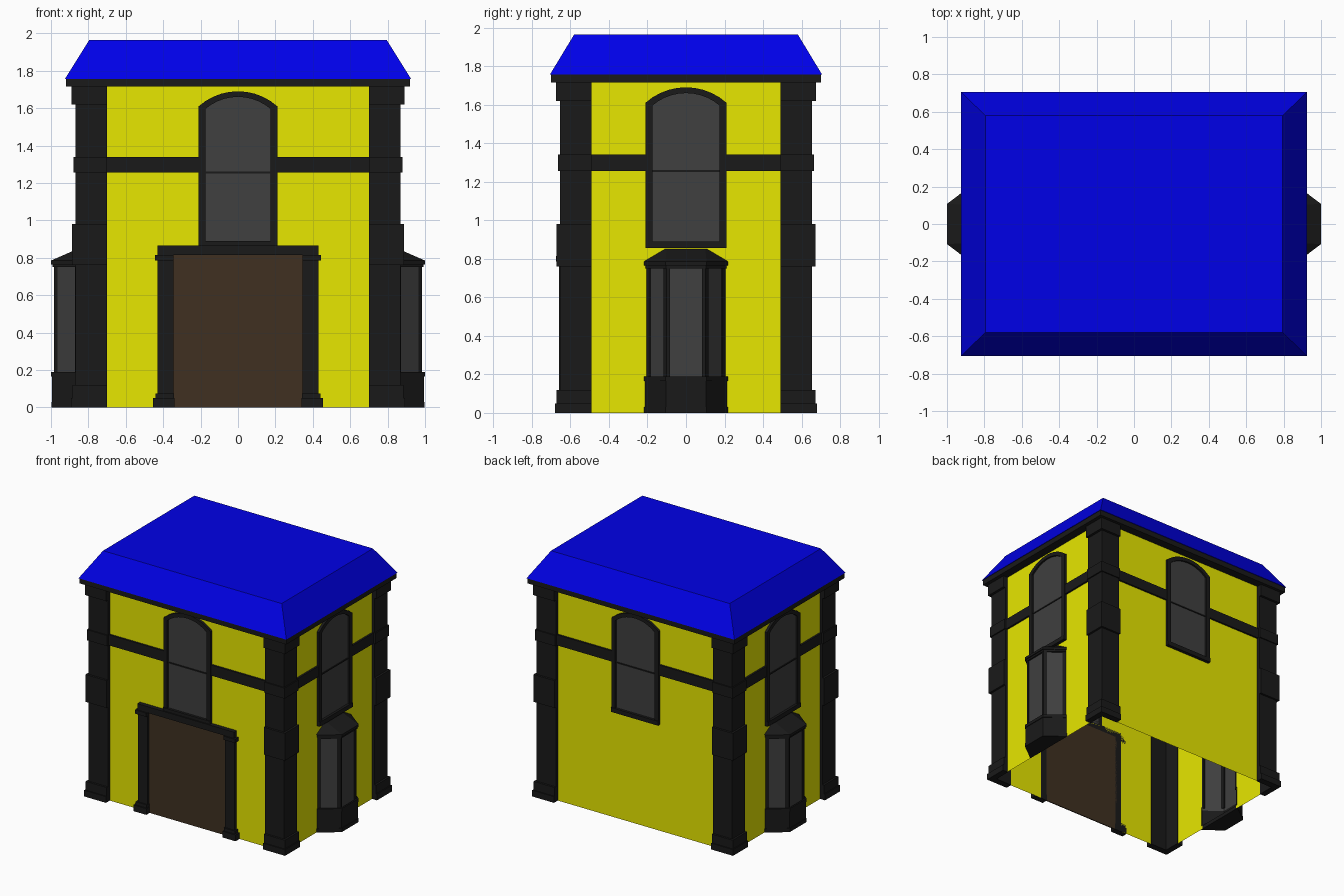
import bpy, bmesh, math
from mathutils import Matrix

if "Cube" in bpy.data.objects:
    bpy.data.objects.remove(bpy.data.objects["Cube"])


def material(name, r, g, b):
    m = bpy.data.materials.new(name)
    m.diffuse_color = (r, g, b, 1)
    m.use_nodes = True
    m.node_tree.nodes["Principled BSDF"].inputs["Base Color"].default_value = m.diffuse_color
    return m


YELLOW = material("yellow_wall", 0.8, 0.8, 0.0)
BLUE = material("blue_roof", 0.0, 0.0, 0.8)
TRIM = material("dark_trim", 0.01, 0.01, 0.01)
GLASS = material("dark_glass", 0.05, 0.05, 0.05)
WOOD = material("dark_door", 0.05, 0.03, 0.015)


def loft(name, a, b, mat, matrix=Matrix(), closed=True):
    """Join two matching outlines; closed adds end caps and the last side."""
    bm = bmesh.new()
    va = [bm.verts.new(p) for p in a]
    vb = [bm.verts.new(p) for p in b]
    n = len(a)
    for i in range(n if closed else n - 1):
        j = (i + 1) % n
        bm.faces.new((va[i], va[j], vb[j], vb[i]))
    if closed:
        bm.faces.new(va[::-1])
        bm.faces.new(vb)
    bmesh.ops.recalc_face_normals(bm, faces=bm.faces)
    me = bpy.data.meshes.new(name)
    bm.to_mesh(me)
    bm.free()
    me.materials.append(mat)
    ob = bpy.data.objects.new(name, me)
    ob.matrix_world = matrix
    bpy.context.collection.objects.link(ob)
    return ob


def upright(name, pts, z0, z1, mat, matrix=Matrix(), closed=True):
    return loft(name, [(x, y, z0) for x, y in pts], [(x, y, z1) for x, y in pts], mat, matrix, closed)


def facing(name, pts, out0, out1, mat, matrix):
    """Wall-plane outline (u, z) extruded outward from the wall."""
    return loft(name, [(u, -out0, z) for u, z in pts], [(u, -out1, z) for u, z in pts], mat, matrix)


def slab(name, u0, u1, z0, z1, out, mat, matrix, back=0.0):
    return facing(name, [(u0, z0), (u1, z0), (u1, z1), (u0, z1)], back, out, mat, matrix)


def rect(x, y):
    return [(-x, -y), (x, -y), (x, y), (-x, y)]


def arch(w, z0, spring, peak, n=10):
    """Bottom left, over the segmental arch, to bottom right."""
    s = peak - spring
    r = (w * w + s * s) / (2 * s)
    t = math.asin(w / r)
    arc = [(r * math.sin(-t + 2 * t * i / n), peak - r + r * math.cos(-t + 2 * t * i / n)) for i in range(n + 1)]
    return [(-w, z0)] + arc + [(w, z0)]


def wall(name, half, hole_w, hole_z, m):
    """Single-skin wall with a hole at the bottom centre."""
    parts = [(-half, -hole_w, 0), (-hole_w, hole_w, hole_z), (hole_w, half, 0)]
    for u0, u1, z in parts:
        loft(name, [(u0, 0, z), (u1, 0, z)], [(u0, 0, 1.72), (u1, 0, 1.72)], YELLOW, m, False)


def window(m):
    outer = arch(0.21, 0.86, 1.61, 1.69)
    inner = arch(0.175, 0.86, 1.595, 1.66)
    facing("window_frame", outer + inner[::-1], 0, 0.02, TRIM, m)
    facing("window_glass", inner, 0, 0.006, GLASS, m)
    slab("window_sill", -0.21, 0.21, 0.855, 0.89, 0.026, TRIM, m)
    slab("window_bar", -0.175, 0.175, 1.25, 1.26, 0.012, TRIM, m)


def bay_plan(e):
    return [(-0.205 - e, 0), (-0.1 - e * 0.5, -0.135 - e), (0.1 + e * 0.5, -0.135 - e), (0.205 + e, 0)]


def bay(m):
    upright("bay_foot", bay_plan(0.013), 0, 0.03, TRIM, m)
    upright("bay_glass", bay_plan(-0.008), 0.16, 0.78, GLASS, m, False)
    for name, e, z0, z1 in (("bay_base", 0.003, 0.03, 0.17), ("bay_sill", 0.008, 0.165, 0.19),
                            ("bay_header", 0.0, 0.75, 0.77), ("bay_rim", 0.008, 0.765, 0.785)):
        ob = upright(name, bay_plan(e), z0, z1, TRIM, m, False)
        mod = ob.modifiers.new("thickness", "SOLIDIFY")
        mod.thickness, mod.offset = 0.014, 0
    # posts at the four plan corners
    p = bay_plan(0)
    for s in (-1, 1):
        for c, u, v in ((0.100, 0.082, 0.116), (0.205, 0.187, 0.205)):
            y = -0.135 if c < 0.15 else 0
            pts = [(s * u, y), (s * c, y), (s * v, -0.114), (s * u, -0.114)] if y else \
                  [(s * 0.205, 0), (s * 0.188, -0.022), (s * 0.18, -0.005), (s * 0.185, 0)]
            upright("bay_post", pts, 0.18, 0.77, TRIM, m)
    # sloping cap
    low = [(x, y, 0.785) for x, y in bay_plan(0.015)]
    high = [(-0.11, 0, 0.85), (-0.1, -0.006, 0.848), (0.1, -0.006, 0.848), (0.11, 0, 0.85)]
    loft("bay_cap", low, high, TRIM, m)


# four sides: front, right, back, left
for k, side in enumerate(("front", "right", "back", "left")):
    dist, half = ((0.63, 0.72), (0.85, 0.51))[k % 2]
    m = Matrix.Rotation(k * math.pi / 2, 4, "Z") @ Matrix.Translation((0, -dist, 0))
    hole = {0: (0.4, 0.83), 2: (0.1, 0)}.get(k, (0.2, 0.8))
    wall(side + "_wall", half, *hole, m)
    window(m)
    for s in (-1, 1):
        u = sorted((s * 0.205, s * half))
        slab(side + "_belt", *u, 1.255, 1.34, 0.015, TRIM, m)
    if k % 2:
        bay(m)
    if k == 0:
        # door with posts, plinths, capitals and lintel
        slab("door", -0.36, 0.36, 0, 0.83, 0.008, WOOD, m)
        slab("door_lintel", -0.43, 0.43, 0.815, 0.865, 0.035, TRIM, m)
        for s in (-1, 1):
            for name, a, b, z0, z1, out in (("door_post", 0.345, 0.43, 0, 0.82, 0.03),
                                            ("door_plinth", 0.34, 0.455, 0, 0.05, 0.05),
                                            ("door_plinth_top", 0.343, 0.442, 0.05, 0.075, 0.04),
                                            ("door_capital", 0.345, 0.445, 0.785, 0.815, 0.045)):
                slab(name, *sorted((s * a, s * b)), z0, z1, out, TRIM, m)

# L-shaped corner pillars with bands
for sx in (-1, 1):
    for sy in (-1, 1):
        for name, e, z0, z1 in (("pillar_shaft", 0, 0, 1.72), ("pillar_foot", 0.024, 0, 0.05),
                                ("pillar_base", 0.016, 0.05, 0.12), ("pillar_band", 0.017, 0.76, 0.98),
                                ("pillar_belt", 0.01, 1.255, 1.34), ("pillar_capital", 0.02, 1.62, 1.72)):
            x, y = 0.87 + e, 0.655 + e
            pts = [(x, y), (0.70, y), (0.70, 0.625), (0.845, 0.625), (0.845, 0.49), (x, 0.49)]
            upright(name, [(sx * a, sy * b) for a, b in pts], z0, z1, TRIM)

# cornice and flat-topped hipped roof
upright("cornice", rect(0.92, 0.70), 1.715, 1.76, TRIM)
loft("roof", [(x, y, 1.757) for x, y in rect(0.925, 0.706)],
     [(x, y, 1.965) for x, y in rect(0.795, 0.58)], BLUE)
